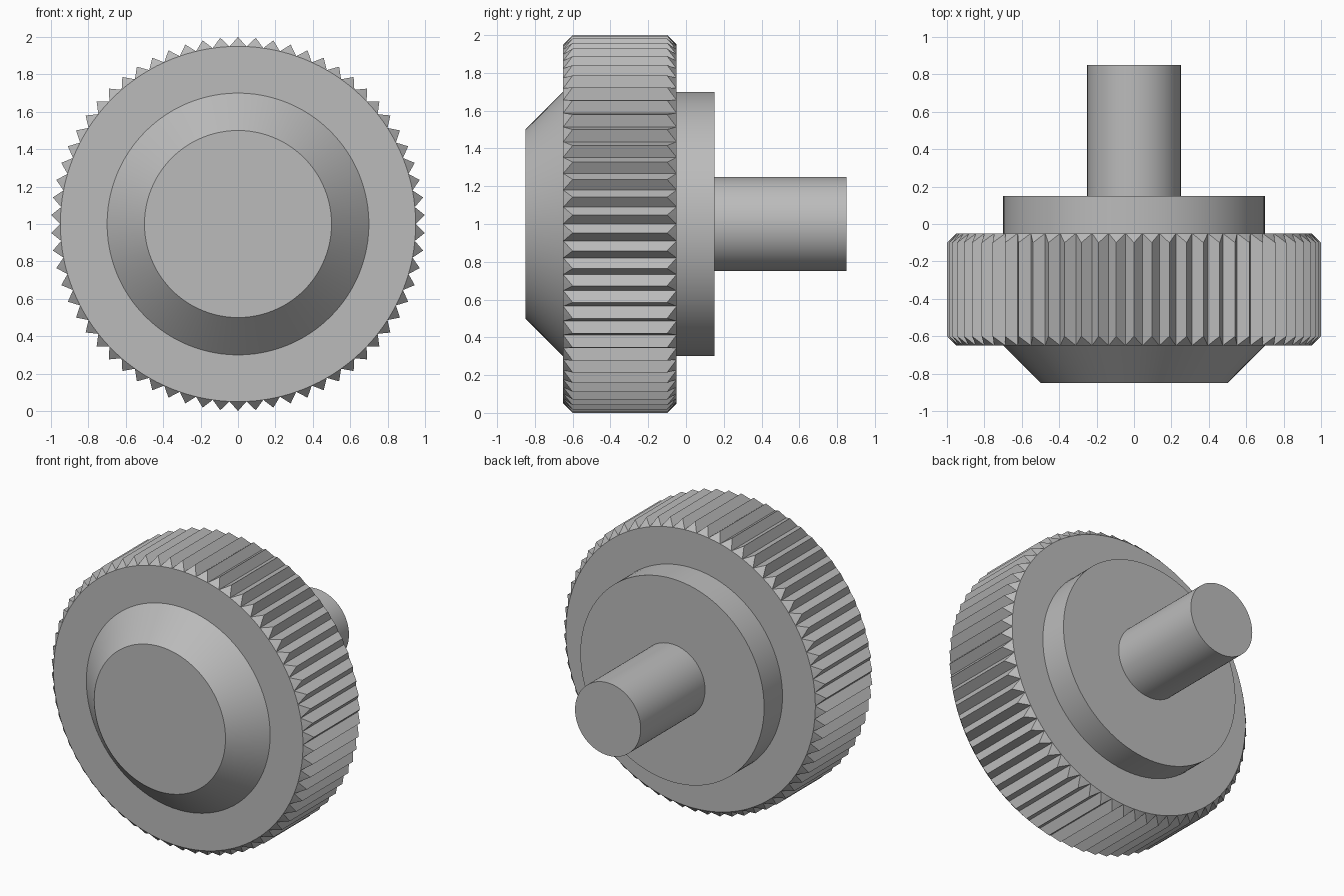
import bpy
import bmesh
from math import sin, cos, pi, radians

if "Cube" in bpy.data.objects:
    bpy.data.objects.remove(bpy.data.objects["Cube"], do_unlink=True)

grey = bpy.data.materials.new("plain_grey")
grey.use_nodes = True
colour = (0.5, 0.5, 0.5, 1)
grey.diffuse_color = colour
grey.node_tree.nodes["Principled BSDF"].inputs["Base Color"].default_value = colour

AXIS_Z = 1.0
TEETH = 66


def ring(bm, y, count, radius):
    """Closed ring of points around the turning axis; radius(i) varies per point."""
    return [bm.verts.new((radius(i) * sin(2 * pi * i / count), y,
                          AXIS_Z + radius(i) * cos(2 * pi * i / count)))
            for i in range(count)]


def bridge(bm, a, b):
    n = len(a)
    for i in range(n):
        j = (i + 1) % n
        bm.faces.new((a[i], a[j], b[j], b[i]))


def finish(bm, name, smooth):
    bmesh.ops.recalc_face_normals(bm, faces=bm.faces)
    mesh = bpy.data.meshes.new(name)
    bm.to_mesh(mesh)
    bm.free()
    mesh.materials.append(grey)
    obj = bpy.data.objects.new(name, mesh)
    bpy.context.collection.objects.link(obj)
    if smooth:
        bpy.ops.object.select_all(action="DESELECT")
        obj.select_set(True)
        bpy.context.view_layer.objects.active = obj
        bpy.ops.object.shade_smooth_by_angle(angle=radians(30))


def turned(name, profile, count=96):
    """Capped solid turned from (radius, y) points."""
    bm = bmesh.new()
    rings = [ring(bm, y, count, lambda i, r=r: r) for r, y in profile]
    for a, b in zip(rings, rings[1:]):
        bridge(bm, a, b)
    bm.faces.new(rings[0])
    bm.faces.new(rings[-1])
    finish(bm, name, True)


# Round parts along the axis
turned("front_cap", [(0.5, -0.85), (0.7, -0.65), (0.7, -0.6)])
turned("rear_collar", [(0.7, -0.1), (0.7, 0.15)])
turned("shaft", [(0.25, 0.1), (0.25, 0.85)])

# Knurled grip: pointed teeth with chamfered ends
ROOT, TIP = 0.95, 1.0
bm = bmesh.new()
n = TEETH * 2
front = ring(bm, -0.65, n, lambda i: ROOT)
back = ring(bm, -0.05, n, lambda i: ROOT)
tip_front = ring(bm, -0.6, n, lambda i: TIP)
tip_back = ring(bm, -0.1, n, lambda i: TIP)
for i in range(0, n, 2):
    p, q = i - 1, (i + 1) % n
    for v in (p, q):
        bm.faces.new((front[v], tip_front[i], tip_back[i], back[v]))
    for end, tip in ((front, tip_front), (back, tip_back)):
        bm.faces.new((end[p], end[i], tip[i]))
        bm.faces.new((end[i], end[q], tip[i]))
bm.faces.new(front)
bm.faces.new(back)
loose = [v for v in bm.verts if not v.link_faces]
bmesh.ops.delete(bm, geom=loose, context="VERTS")
finish(bm, "knurled_grip", False)
